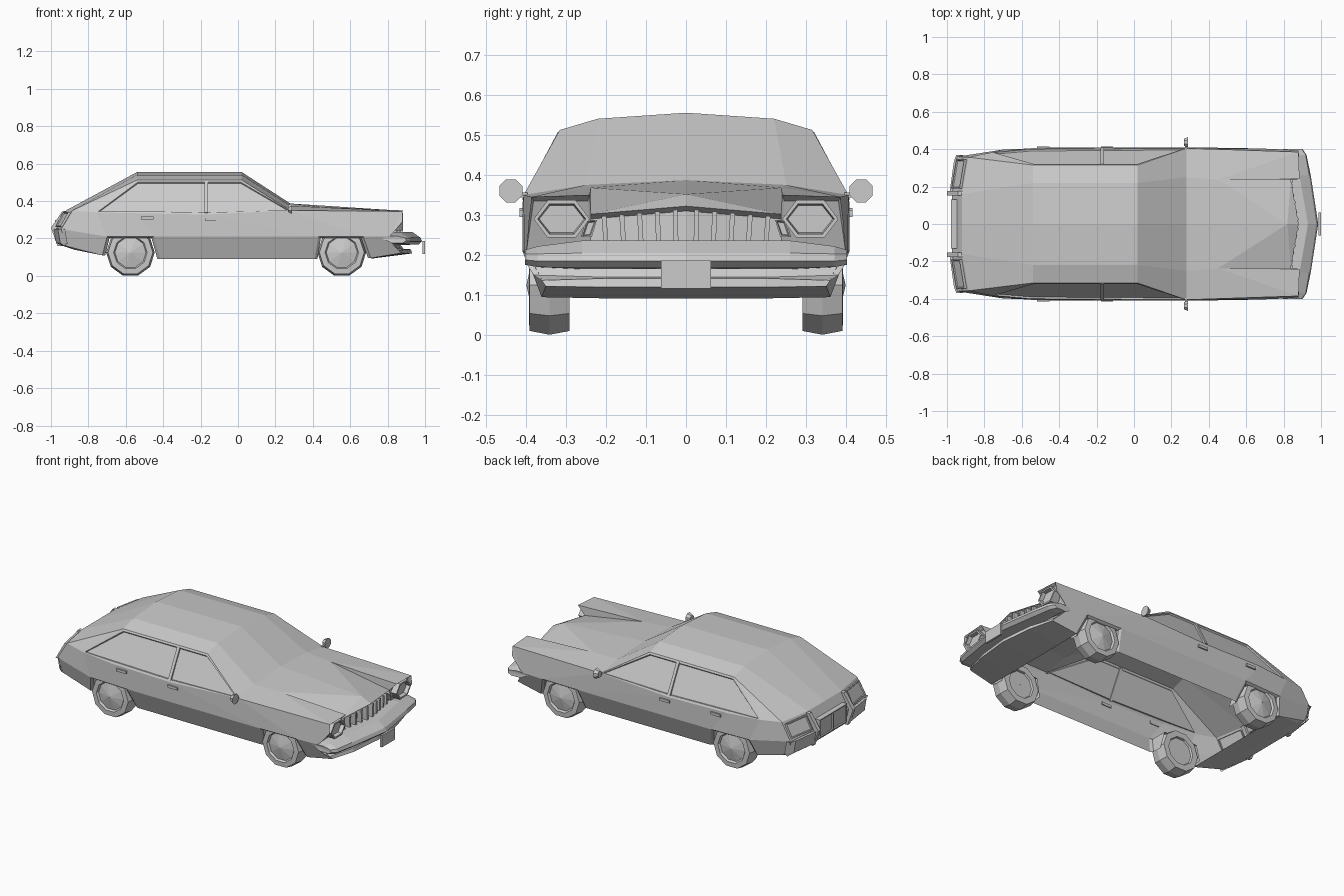
import bpy, bmesh, math
from mathutils import Matrix, Vector

if "Cube" in bpy.data.objects:
    bpy.data.objects.remove(bpy.data.objects["Cube"])


def finish(name, bm, mirror=True, recalc=True):
    if recalc:
        bmesh.ops.remove_doubles(bm, verts=bm.verts, dist=0.0005)
        bmesh.ops.recalc_face_normals(bm, faces=bm.faces)
    me = bpy.data.meshes.new(name)
    bm.to_mesh(me)
    bm.free()
    ob = bpy.data.objects.new(name, me)
    bpy.context.collection.objects.link(ob)
    if mirror:
        m = ob.modifiers.new("Mirror", 'MIRROR')
        m.use_axis = (False, True, False)
        m.merge_threshold = 0.0005
    return ob


def add_grid(bm, rows):
    vs = [[bm.verts.new(p) for p in r] for r in rows]
    for a, b in zip(vs, vs[1:]):
        for i in range(len(a) - 1):
            bm.faces.new((a[i], a[i + 1], b[i + 1], b[i]))


def grid(name, rows):
    bm = bmesh.new()
    add_grid(bm, rows)
    return finish(name, bm)


def panel(name, pts, out, rim, depth, back=0.0):
    """Flat panel with a rim and a recessed centre, optional side walls."""
    bm = bmesh.new()
    f = bm.faces.new([bm.verts.new(p) for p in pts])
    f.normal_update()
    if f.normal.dot(Vector(out)) < 0:
        f.normal_flip()
    edges = list(f.edges)
    if back:
        r = bmesh.ops.extrude_edge_only(bm, edges=edges)
        vs = [v for v in r['geom'] if isinstance(v, bmesh.types.BMVert)]
        bmesh.ops.translate(bm, verts=vs, vec=-Vector(out) * back)
    bmesh.ops.inset_region(bm, faces=[f], thickness=rim, use_boundary=True)
    bmesh.ops.inset_region(bm, faces=[f], thickness=0.004, depth=-depth, use_boundary=True)
    return finish(name, bm, recalc=False)


def box(name, c, s, rot=None, mirror=True):
    bm = bmesh.new()
    m = Matrix.Translation(c) @ (rot or Matrix()) @ Matrix.Diagonal((*s, 1))
    bmesh.ops.create_cube(bm, size=1, matrix=m)
    return finish(name, bm, mirror)


# Key shared outlines
ws_base = [(.28, 0, .387), (.28, .25, .375), (.28, .405, .35)]
roof = [(0, .555), (.22, .54), (.315, .512)]
roof_f = [(.02, y, z) for y, z in roof]
roof_r = [(-.54, y, z) for y, z in roof]
tail_top = [(-.92, 0, .35), (-.92, .16, .35), (-.885, .357, .35)]
belt = [tail_top[2], (-.76, .383, .34), (-.55, .405, .335), (-.17, .408, .328), (.28, .405, .35), (.88, .385, .345)]
crease = [(-.945, .36, .25), (-.70, .398, .21), (-.45, .408, .21), (.43, .408, .21), (.67, .404, .21), (.81, .398, .21)]

# Roof with windscreen and sloping tailgate
grid("roof", [ws_base, roof_f, roof_r, tail_top])

# Rear pillar and recessed side window
bm = bmesh.new()
bm.faces.new([bm.verts.new(p) for p in (belt[0], belt[1], roof_r[2])])
finish("rear_pillar", bm)
panel("side_window", belt[1:5] + [roof_f[2], roof_r[2]], (0, 1, .3), .013, .008)
box("door_pillar", (-.17, .358, .42), (.018, .014, .19), Matrix.Rotation(.49, 4, 'X'))

# Upper and lower body sides
bm = bmesh.new()
add_grid(bm, [belt, crease])
bm.faces.new([bm.verts.new(p) for p in (belt[5], (.88, .392, .29), crease[5])])
low_r = (-.92, .345, .16)
bot = [(-.875, .33, .14), (-.725, .36, .11), (-.415, .36, .09), (.41, .36, .09), (.71, .36, .095), (.87, .35, .122)]
for a, b, c, d in ((crease[0], crease[1], bot[1], low_r),
                   (crease[2], crease[3], bot[3], bot[2]),
                   (crease[4], crease[5], bot[5], bot[4])):
    bm.faces.new([bm.verts.new(p) for p in (a, b, c, d)])
bm.faces.new([bm.verts.new(p) for p in (low_r, bot[1], bot[0])])
finish("body_side", bm)

# Wheel arch lips
for name, arch, cx in (("rear_arch", [bot[1], crease[1], crease[2], bot[2]], -.575),
                       ("front_arch", [bot[3], crease[3], crease[4], bot[4]], .555)):
    lip = [(x + (cx - x) * .1, y - .012, z - .008 * (z > .15)) for x, y, z in arch]
    deep = [(x, .29, z) for x, y, z in lip]
    grid(name, [arch, lip, deep])

# Bonnet, raised wing tops and their inner walls
wing_in, wing_f = (.45, .237, .368), (.885, .24, .35)
nose = [(.88, 0, .322), (.838, .237, .302)]
bm = bmesh.new()
for poly in ((ws_base[0], ws_base[1], wing_in, (.82, 0, .352)),
             ((.82, 0, .352), wing_in, nose[1]),
             ((.82, 0, .352), nose[1], nose[0]),
             (ws_base[1], ws_base[2], belt[5], wing_in),
             (wing_in, belt[5], wing_f),
             (wing_in, wing_f, nose[1])):
    bm.faces.new([bm.verts.new(p) for p in poly])
finish("bonnet", bm)

# Headlamp housing and hexagonal lamp
bm = bmesh.new()
for poly in ((wing_f, belt[5], (.865, .38, .335), (.855, .245, .335)),
             (belt[5], (.88, .392, .29), crease[5], (.865, .38, .335)),
             ((.855, .245, .335), (.865, .38, .335), crease[5], (.83, .237, .235)),
             (wing_f, (.855, .245, .335), (.83, .237, .235), nose[1])):
    bm.faces.new([bm.verts.new(p) for p in poly])
finish("lamp_housing", bm)
hexa = [(.882, .31 + .07 * math.cos(i * math.pi / 3), .29 + .054 * math.sin(i * math.pi / 3)) for i in range(6)]
panel("headlamp", hexa, (1, 0, 0), .01, .022, .05)

# Grille with upright bars and small side lamps
grid("grille_back", [nose, [(.845, 0, .31), (.81, .237, .29)], [(.845, 0, .22), (.81, .26, .22)]])
for i in range(5):
    y = .022 + i * .044
    h = .085 - .09 * y
    box("grille_bar", (.868 - .18 * y, y + .004, .23 + h / 2), (.03, .012, h), Matrix.Rotation(-.02 - .3 * y, 4, 'X'))
panel("side_lamp", [(.85, .222, .288), (.848, .25, .288), (.848, .262, .245), (.85, .235, .245)], (1, 0, 0), .005, .008, .03)

# Front bumper
grid("front_bumper", [
    [(.84, 0, .236), (.93, 0, .236), (.975, 0, .205), (.985, 0, .185), (.965, 0, .168), (.87, 0, .165)],
    [(.81, .26, .236), (.885, .26, .236), (.937, .26, .205), (.945, .26, .185), (.925, .26, .168), (.85, .26, .165)],
    [(.81, .37, .22), (.875, .37, .222), (.918, .37, .203), (.922, .37, .185), (.905, .37, .17), (.84, .37, .17)],
    [(.80, .40, .212), (.85, .402, .213), (.895, .402, .203), (.9, .402, .188), (.88, .402, .176), (.82, .40, .176)],
    [(.77, .395, .2)] * 6])
box("front_plate", (.993, 0, .152), (.012, .125, .07), mirror=False)

# Lower front panel, air intake lip and under tray
grid("front_valance", [[(.865, 0, .17), (.855, .22, .17), (.82, .398, .178)],
                       [(.885, 0, .145), (.87, .2, .145), (.845, .38, .15)],
                       [(.925, 0, .142), (.905, .2, .142), (.86, .36, .137)],
                       [(.93, 0, .12), (.91, .2, .12), bot[5]],
                       [(.71, 0, .092), (.71, .2, .092), bot[4]]])

# Tail: upper lamp band, lower bumper band, under tray
mid = [(-.972, 0, .255), (-.972, .16, .255), crease[0]]
low = [(-.95, 0, .165), (-.95, .16, .165), low_r]
grid("tail", [tail_top, mid, low, [(-.875, 0, .14), (-.875, .16, .14), bot[0]],
              [(-.725, 0, .11), (-.725, .16, .11), bot[1]]])
panel("tail_lamp", [(-.933, .19, .345), (-.907, .345, .342), (-.95, .348, .265), (-.976, .19, .265)],
      (-1, 0, .4), .008, .006, .02)
grid("rear_bumper", [[(-.95, y1, .25), (-.985 + s, y1, .25), (-.972 + s, y1, .175), (-.93, y1, .16)]
                     for y1, s in ((.175, 0), (.335, .022), (.37, .06))])
panel("rear_plate", [(-.978, .0, .3), (-.978, .13, .3), (-.978, .13, .19), (-.978, .0, .19)], (-1, 0, 0), .008, .006, .05)

# Bent overriders beside the rear plate
prof = [(-.905, .348), (-.94, .345), (-1, .257), (-.965, .16), (-.93, .16), (-.955, .25)]
bm = bmesh.new()
sides = [[bm.verts.new((x, y, z)) for x, z in prof] for y in (.152, .176)]
for s in sides:
    bm.faces.new(s)
for i in range(6):
    j = (i + 1) % 6
    bm.faces.new((sides[0][i], sides[0][j], sides[1][j], sides[1][i]))
finish("overrider", bm)

# Door handles and mirrors
for x, z in ((-.485, .31), (-.145, .303)):
    box("door_handle", (x, .408, z), (.065, .014, .016))
bm = bmesh.new()
bmesh.ops.create_cone(bm, cap_ends=True, segments=8, radius1=.031, radius2=.02, depth=.024,
                      matrix=Matrix.Translation((.278, .437, .36)) @ Matrix.Rotation(-math.pi / 2, 4, 'Y')
                      @ Matrix.Rotation(math.pi / 8, 4, 'Z'))
finish("door_mirror", bm)
box("mirror_stalk", (.278, .41, .35), (.012, .03, .012))

# Ten-sided wheels with conical hubcaps
rings = [(.30, .001), (.30, .08), (.29, .085), (.29, .12), (.34, .13), (.39, .12), (.392, .09), (.38, .083), (.398, .001)]
for name, cx in (("rear_wheel", -.575), ("front_wheel", .555)):
    bm = bmesh.new()
    ang = [math.radians(18 + 36 * i) - math.pi / 2 for i in range(11)]
    add_grid(bm, [[(cx + r * math.cos(a), y, .125 + r * math.sin(a)) for a in ang] for y, r in rings])
    finish(name, bm)
